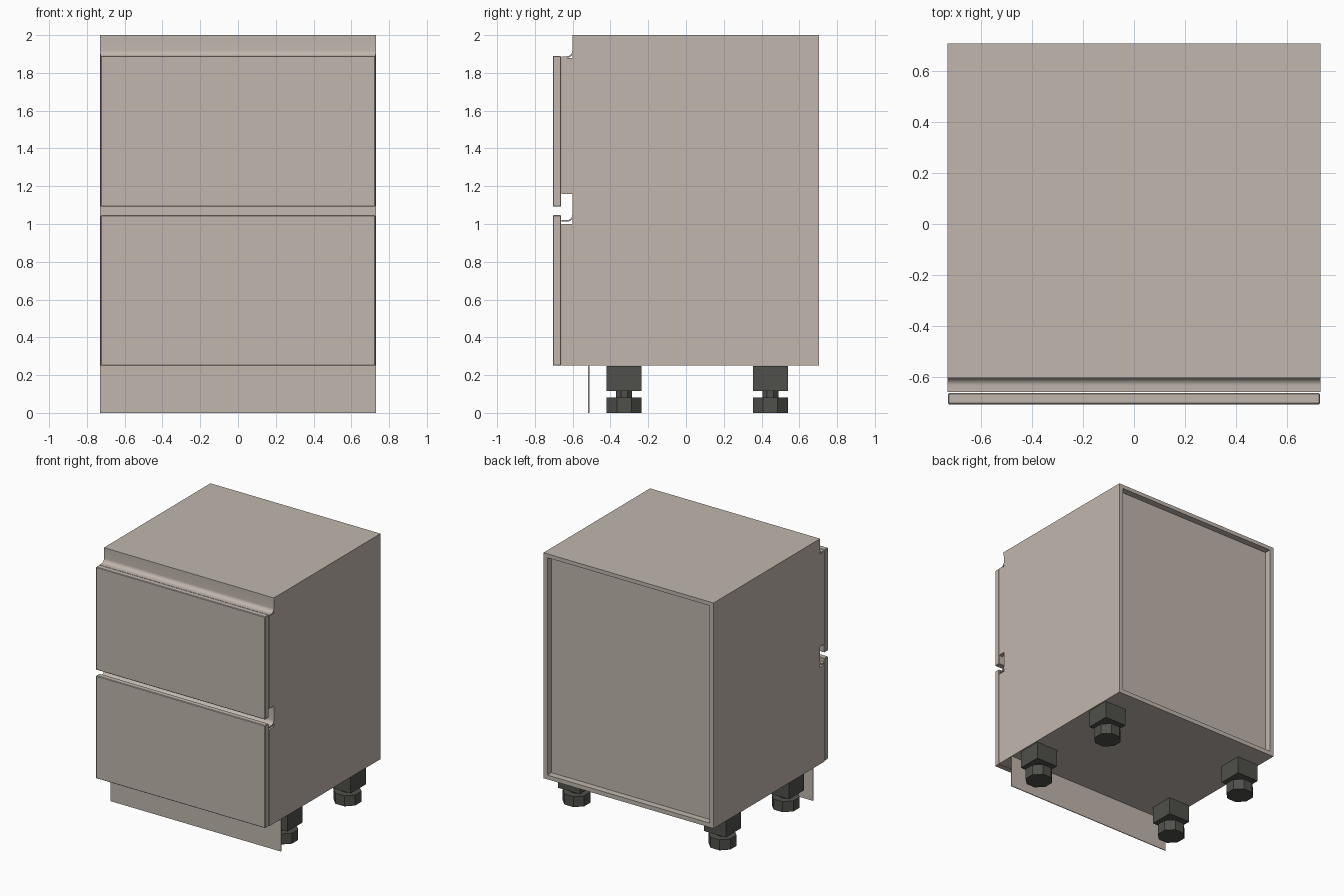
import bpy, bmesh, math

if "Cube" in bpy.data.objects:
    bpy.data.objects.remove(bpy.data.objects["Cube"])


def material(name, rgb):
    m = bpy.data.materials.new(name)
    m.diffuse_color = (*rgb, 1)
    m.use_nodes = True
    m.node_tree.nodes["Principled BSDF"].inputs["Base Color"].default_value = m.diffuse_color
    return m


BEIGE = material("warm beige", (0.53, 0.47, 0.42))
DARK = material("dark grey", (0.08, 0.08, 0.07))


def add_object(name, bm, mat):
    bmesh.ops.recalc_face_normals(bm, faces=bm.faces)
    me = bpy.data.meshes.new(name)
    bm.to_mesh(me)
    bm.free()
    me.materials.append(mat)
    ob = bpy.data.objects.new(name, me)
    bpy.context.collection.objects.link(ob)
    return ob


def extrude_x(name, points, x0, x1, mat):
    """Extrude a closed (y, z) outline from x0 to x1."""
    bm = bmesh.new()
    face = bm.faces.new([bm.verts.new((x0, y, z)) for y, z in points])
    geo = bmesh.ops.extrude_face_region(bm, geom=[face])["geom"]
    verts = [g for g in geo if isinstance(g, bmesh.types.BMVert)]
    bmesh.ops.translate(bm, verts=verts, vec=(x1 - x0, 0, 0))
    return add_object(name, bm, mat)


def box(name, x, y, z, mat):
    pts = [(y[0], z[0]), (y[1], z[0]), (y[1], z[1]), (y[0], z[1])]
    return extrude_x(name, pts, x[0], x[1], mat)


W, T = 0.73, 0.033      # half width, panel thickness
FRONT, BACK = -0.658, 0.705

# side panels with notches for the handle channels
side = [(BACK, 0.25), (BACK, 1.97), (-0.60, 1.97), (-0.60, 1.88), (FRONT, 1.88),
        (FRONT, 1.16), (-0.60, 1.16), (-0.60, 1.0), (FRONT, 1.0), (FRONT, 0.25)]
extrude_x("right_side", side, W - T, W, BEIGE)
extrude_x("left_side", side, -W, -W + T, BEIGE)

# top, bottom and recessed back panels
box("top_panel", (-W, W), (-0.602, BACK), (1.97, 2.0), BEIGE)
box("bottom_panel", (-W + T, W - T), (FRONT, BACK), (0.25, 0.283), BEIGE)
box("back_panel", (-W + T, W - T), (0.635, 0.655), (0.283, 1.97), BEIGE)


# curved handle channels above each drawer
def channel(name, low, high):
    r, t, yf = 0.03, 0.008, -0.602

    def arc(rad):
        cy, cz = yf - r, low + t + r
        return [(cy + rad * math.cos(a), cz + rad * math.sin(a))
                for a in [-math.pi / 2 * i / 8 for i in range(9)]]
    inner = [(yf, high)] + arc(r) + [(FRONT, low + t)]
    outer = [(yf + t, high)] + arc(r + t) + [(FRONT, low)]
    ob = extrude_x(name, inner + outer[::-1], -W + 0.001, W - 0.001, BEIGE)
    bpy.ops.object.select_all(action='DESELECT')
    ob.select_set(True)
    bpy.context.view_layer.objects.active = ob
    bpy.ops.object.shade_smooth_by_angle(angle=math.radians(35))


channel("top_handle_channel", 1.88, 1.97)
channel("middle_handle_channel", 1.012, 1.16)

# drawer fronts
for name, z in (("upper_drawer_front", (1.092, 1.89)), ("lower_drawer_front", (0.25, 1.047))):
    ob = box(name, (-0.727, 0.727), (-0.705, -0.661), z, BEIGE)
    bev = ob.modifiers.new("edge", 'BEVEL')
    bev.width, bev.segments = 0.004, 1

# plinth board
box("plinth", (-W, W), (-0.518, -0.512), (0, 0.25), BEIGE)


# adjustable feet: square block, thin neck and octagonal pad
def octagon(bm, x, y, z0, z1, width):
    r = width / 2 / math.cos(math.pi / 8)
    vs = [bm.verts.new((x + r * math.cos(a), y + r * math.sin(a), z0))
          for a in [math.pi / 8 + i * math.pi / 4 for i in range(8)]]
    geo = bmesh.ops.extrude_face_region(bm, geom=[bm.faces.new(vs)])["geom"]
    bmesh.ops.translate(bm, verts=[g for g in geo if isinstance(g, bmesh.types.BMVert)],
                        vec=(0, 0, z1 - z0))


for sx, s in ((-1, "left"), (1, "right")):
    for y, d in ((-0.328, "front"), (0.447, "back")):
        x = sx * 0.627
        box(f"{d}_{s}_foot_block", (x - 0.093, x + 0.093), (y - 0.093, y + 0.093),
            (0.115, 0.249), DARK)
        bm = bmesh.new()
        octagon(bm, x, y, 0, 0.082, 0.186)
        octagon(bm, x, y, 0.08, 0.12, 0.084)
        add_object(f"{d}_{s}_foot_pad", bm, DARK)
